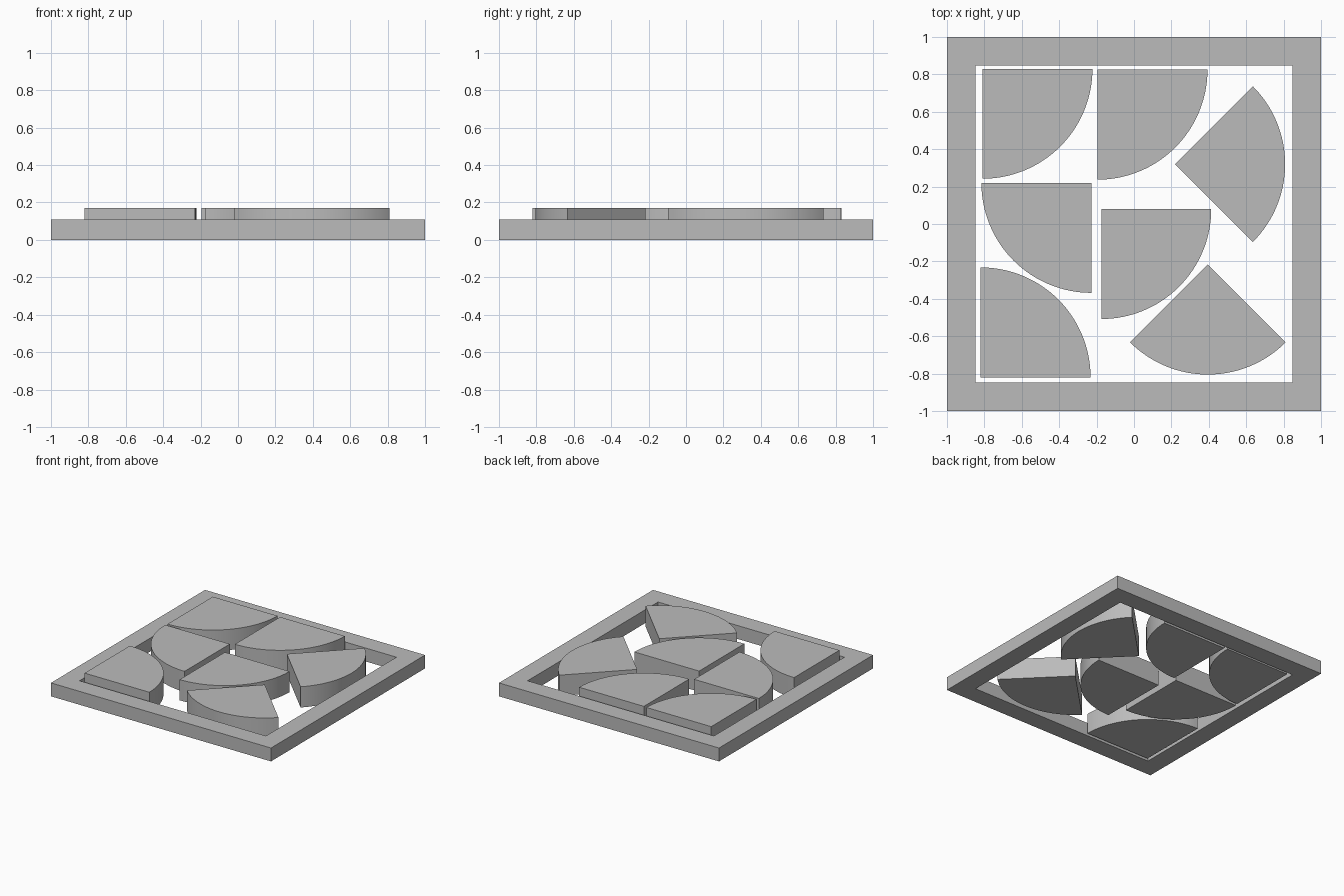
import bpy, bmesh, math

if "Cube" in bpy.data.objects:
    bpy.data.objects.remove(bpy.data.objects["Cube"])

grey = bpy.data.materials.new("grey")
grey.diffuse_color = (0.5, 0.5, 0.5, 1)
grey.use_nodes = True
grey.node_tree.nodes["Principled BSDF"].inputs["Base Color"].default_value = grey.diffuse_color


def prism(name, outline, height):
    """Extrude a flat outline upwards from the ground."""
    bm = bmesh.new()
    face = bm.faces.new([bm.verts.new((x, y, 0)) for x, y in outline])
    top = bmesh.ops.extrude_face_region(bm, geom=[face])["geom"]
    bmesh.ops.translate(bm, vec=(0, 0, height),
                        verts=[v for v in top if isinstance(v, bmesh.types.BMVert)])
    bmesh.ops.recalc_face_normals(bm, faces=bm.faces)
    mesh = bpy.data.meshes.new(name)
    bm.to_mesh(mesh)
    bm.free()
    mesh.materials.append(grey)
    obj = bpy.data.objects.new(name, mesh)
    bpy.context.collection.objects.link(obj)
    return obj


# Tray frame: four bars laid in a pinwheel, each butting against the next
INNER = 0.847
bar = [(-1, -1), (INNER, -1), (INNER, -INNER), (-1, -INNER)]
for i, side in enumerate(("front", "right", "back", "left")):
    c, s = ((1, 0), (0, 1), (-1, 0), (0, -1))[i]
    prism(side + "_frame_bar", [(x * c - y * s, x * s + y * c) for x, y in bar], 0.11)

# Quarter discs: corner x, corner y, direction of the first straight edge
RADIUS, STEPS = 0.588, 32
quarters = [(-0.81, 0.83, -90), (-0.195, 0.825, -90), (0.22, 0.32, -45),
            (-0.228, 0.22, 180), (-0.175, 0.08, -90), (-0.82, -0.82, 0),
            (0.395, -0.217, 225)]
for i, (cx, cy, start) in enumerate(quarters):
    angles = [math.radians(start + 90 * k / STEPS) for k in range(STEPS + 1)]
    arc = [(cx + RADIUS * math.cos(a), cy + RADIUS * math.sin(a)) for a in angles]
    piece = prism(f"quarter_disc_{i + 1}", [(cx, cy)] + arc, 0.17)
    bpy.ops.object.select_all(action="DESELECT")
    piece.select_set(True)
    bpy.context.view_layer.objects.active = piece
    bpy.ops.object.shade_smooth_by_angle(angle=math.radians(30))
